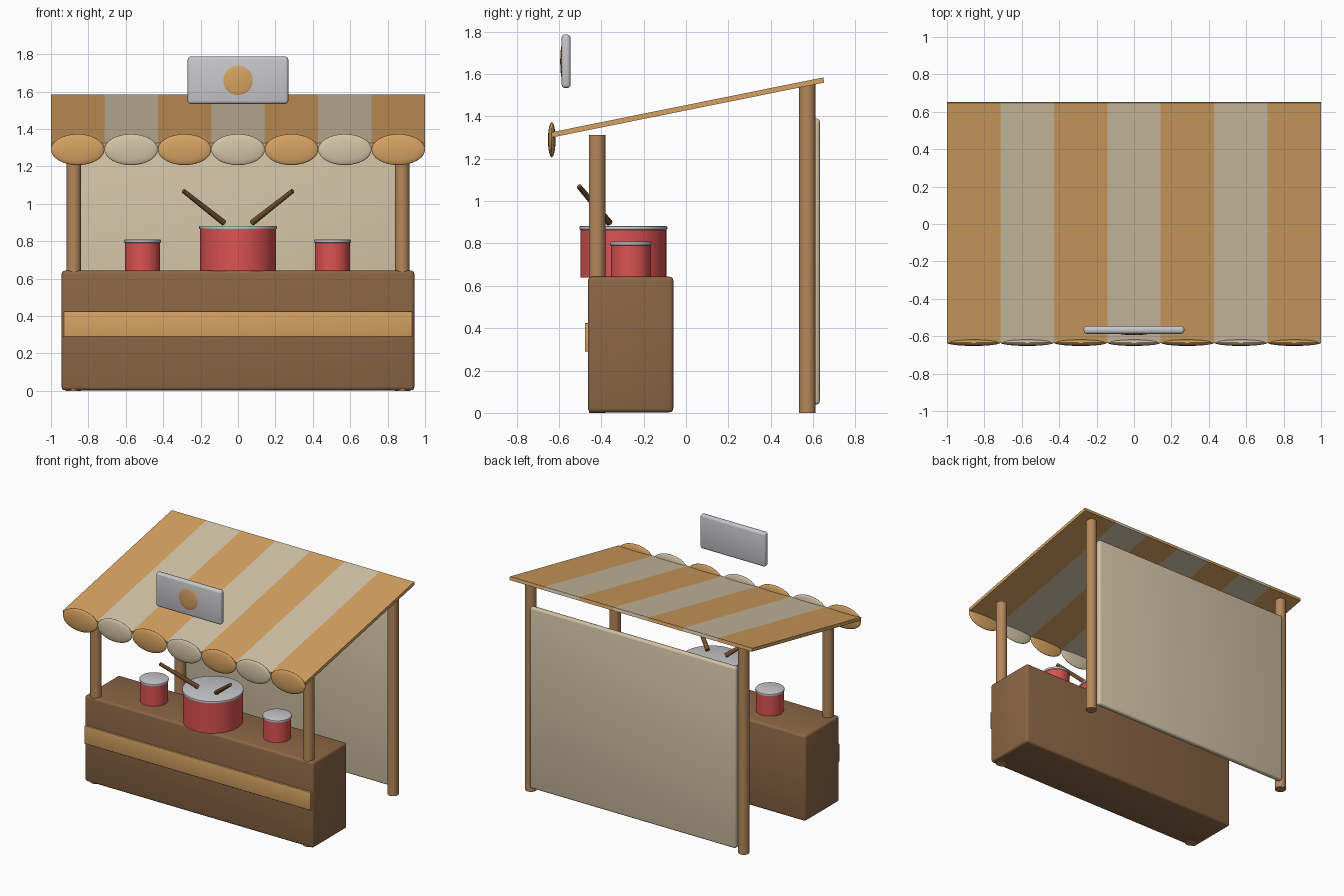
import bpy, bmesh, math
from mathutils import Vector

if "Cube" in bpy.data.objects:
    bpy.data.objects.remove(bpy.data.objects["Cube"])


def material(name, rgb):
    m = bpy.data.materials.new(name)
    lin = [c / 12.92 if c <= 0.04045 else ((c + 0.055) / 1.055) ** 2.4 for c in (v / 255 for v in rgb)]
    m.diffuse_color = (*lin, 1)
    m.use_nodes = True
    m.node_tree.nodes["Principled BSDF"].inputs["Base Color"].default_value = m.diffuse_color
    return m


ORANGE = material("orange", (214, 162, 98))
CREAM = material("cream", (212, 196, 167))
BROWN = material("counter_brown", (139, 102, 69))
WOOD = material("post_wood", (182, 136, 91))
RED = material("pot_red", (220, 82, 82))
GREY = material("light_grey", (200, 200, 204))
DARK = material("stick_brown", (112, 80, 48))


def finish(name, bm, mats, smooth=True):
    bmesh.ops.recalc_face_normals(bm, faces=bm.faces)
    me = bpy.data.meshes.new(name)
    bm.to_mesh(me)
    bm.free()
    ob = bpy.data.objects.new(name, me)
    bpy.context.collection.objects.link(ob)
    for m in mats:
        me.materials.append(m)
    if smooth:
        bpy.ops.object.select_all(action='DESELECT')
        ob.select_set(True)
        bpy.context.view_layer.objects.active = ob
        bpy.ops.object.shade_smooth_by_angle(angle=math.radians(40))
    return ob


def box(name, lo, hi, mat, bevel=0.0):
    lo, hi = Vector(lo), Vector(hi)
    bm = bmesh.new()
    bmesh.ops.create_cube(bm, size=1)
    for v in bm.verts:
        v.co = (lo + hi) / 2 + v.co * (hi - lo)
    if bevel:
        bmesh.ops.bevel(bm, geom=bm.edges[:], offset=bevel, segments=3, profile=0.5, affect='EDGES')
    return finish(name, bm, [mat])


def rod(name, a, b, r1, r2, mat, sides=32, bevel=0.0):
    a, b = Vector(a), Vector(b)
    d = b - a
    bm = bmesh.new()
    bmesh.ops.create_cone(bm, cap_ends=True, segments=sides, radius1=r1, radius2=r2, depth=d.length)
    if bevel:
        rims = [e for e in bm.edges if any(len(f.verts) > 4 for f in e.link_faces)]
        bmesh.ops.bevel(bm, geom=rims, offset=bevel, segments=2, profile=0.5, affect='EDGES')
    q = d.to_track_quat('Z', 'Y')
    for v in bm.verts:
        v.co = (a + b) / 2 + q @ v.co
    return finish(name, bm, [mat])


def ellipsoid(name, centre, radii, mat):
    bm = bmesh.new()
    bmesh.ops.create_uvsphere(bm, u_segments=32, v_segments=16, radius=1)
    for v in bm.verts:
        v.co = Vector([c + r * k for c, r, k in zip(centre, radii, v.co)])
    return finish(name, bm, [mat])


# Counter with front plank
box("counter", (-0.943, -0.463, 0.003), (0.943, -0.06, 0.643), BROWN, 0.018)
box("counter_plank", (-0.932, -0.477, 0.29), (0.932, -0.455, 0.424), ORANGE, 0.003)

# Posts and back panel
for side, s in (("left", -1), ("right", 1)):
    rod(f"front_post_{side}", (s * 0.878, -0.42, 0), (s * 0.878, -0.42, 1.312), 0.039, 0.039, WOOD)
    rod(f"back_post_{side}", (s * 0.878, 0.573, 0), (s * 0.878, 0.573, 1.55), 0.039, 0.039, WOOD)
box("back_panel", (-0.85, 0.59, 0.04), (0.85, 0.632, 1.39), CREAM, 0.015)

# Sloped awning, one slab split into seven stripes
N, W = 7, 2 / 7
section = [(-0.632, 1.301), (0.653, 1.56), (0.648, 1.584), (-0.637, 1.325)]
bm = bmesh.new()
rings = [[bm.verts.new((-1 + i * W, y, z)) for y, z in section] for i in range(N + 1)]
for i in range(N):
    for k in range(4):
        f = bm.faces.new((rings[i][k], rings[i][(k + 1) % 4], rings[i + 1][(k + 1) % 4], rings[i + 1][k]))
        f.material_index = i % 2
bm.faces.new(rings[0])
bm.faces.new(rings[-1])
finish("awning", bm, [ORANGE, CREAM], smooth=False)

# Scalloped front edge
for i in range(N):
    ellipsoid(f"scallop_{i + 1}", (-1 + (i + 0.5) * W, -0.634, 1.29), (W / 2, 0.018, 0.083),
              (ORANGE, CREAM)[i % 2])

# Sign with round emblem
box("sign_board", (-0.269, -0.587, 1.534), (0.269, -0.545, 1.787), GREY, 0.016)
ellipsoid("sign_emblem", (0, -0.584, 1.66), (0.083, 0.01, 0.083), ORANGE)


# Pots with lids
def pot(name, x, y, r, top):
    rod(name, (x, y, 0.64), (x, y, top - 0.012), r, r, RED, 48)
    rod(name + "_lid", (x, y, top - 0.018), (x, y, top), r + 0.005, r + 0.005, GREY, 48, 0.005)


pot("large_pot", 0, -0.296, 0.203, 0.882)
pot("small_pot_left", -0.51, -0.26, 0.094, 0.809)
pot("small_pot_right", 0.505, -0.26, 0.094, 0.809)

# Stirring sticks
for side, s in (("left", -1), ("right", 1)):
    rod(f"stick_{side}", (s * 0.075, -0.362, 0.898), (s * 0.292, -0.505, 1.069), 0.016, 0.012, DARK, 16)
